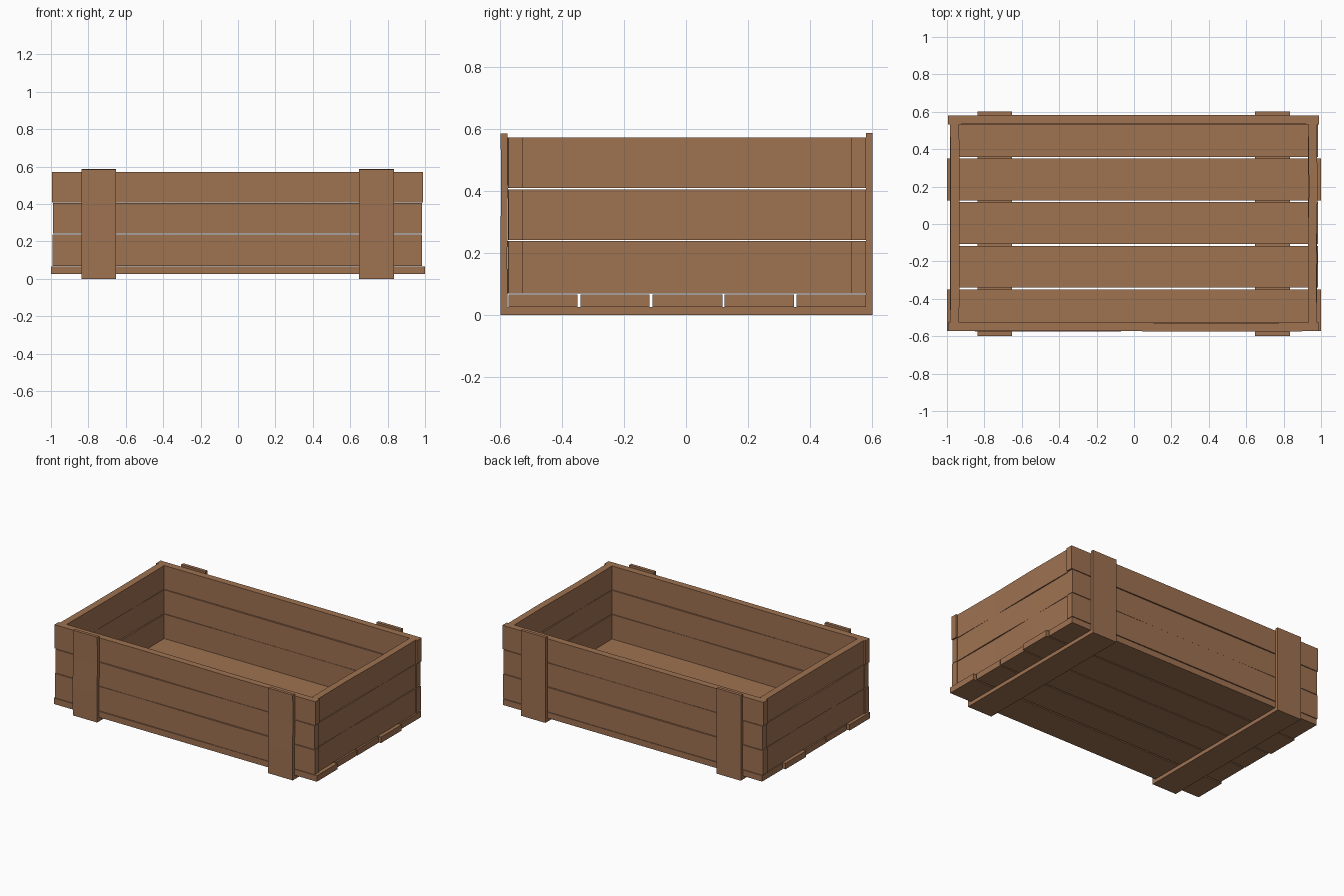
import bpy, bmesh

if "Cube" in bpy.data.objects:
    bpy.data.objects.remove(bpy.data.objects["Cube"])

wood = bpy.data.materials.new("brown_wood")
wood.diffuse_color = (0.345, 0.168, 0.083, 1)
wood.use_nodes = True
wood.node_tree.nodes["Principled BSDF"].inputs["Base Color"].default_value = wood.diffuse_color


def plank(name, x, y, z, bow=(0, 0), axis=0):
    """Box between the (min, max) ranges; the middle loops along axis are bowed sideways."""
    bm = bmesh.new()
    bmesh.ops.create_cube(bm, size=1)
    edges = [e for e in bm.edges
             if abs(e.verts[0].co[axis] - e.verts[1].co[axis]) > 0.5]
    if any(bow):
        bmesh.ops.subdivide_edges(bm, edges=edges, cuts=2, use_grid_fill=True)
    side = 1 - axis if axis < 2 else 1
    for v in bm.verts:
        t = abs(v.co[axis]) < 0.4
        k = 0 if v.co[axis] < 0 else 1
        for i, (a, b) in enumerate((x, y, z)):
            v.co[i] = a + (b - a) * (v.co[i] + 0.5)
        if t:
            v.co[side] += bow[k]
    me = bpy.data.meshes.new(name)
    bm.to_mesh(me)
    bm.free()
    me.materials.append(wood)
    ob = bpy.data.objects.new(name, me)
    bpy.context.collection.objects.link(ob)
    return ob


# floor boards with uneven lengths
floor = [(-0.572, -0.35, 1.0), (-0.34, -0.117, 0.983), (-0.108, 0.118, 0.985),
         (0.125, 0.349, 1.0), (0.357, 0.58, 0.985)]
for i, (y0, y1, half) in enumerate(floor):
    plank(f"floor_board_{i + 1}", (-half, half), (y0, y1), (0.025, 0.066))

# three courses of wall boards: z range, left end, right end, bow
courses = [((0.07, 0.238), -0.992, 0.985, 0.003),
           ((0.242, 0.405), -0.988, 0.983, -0.002),
           ((0.409, 0.572), -0.995, 0.99, 0.003)]
for i, (z, x0, x1, bow) in enumerate(courses):
    plank(f"front_board_{i + 1}", (x0, x1), (-0.573, -0.527), z, (bow, -bow))
    plank(f"back_board_{i + 1}", (x0, x1), (0.533, 0.58), z, (bow, bow))
    plank(f"left_board_{i + 1}", (-0.983, -0.935), (-0.527, 0.533), z, (bow, bow), 1)
    plank(f"right_board_{i + 1}", (0.932, 0.978), (-0.527, 0.533), z, (-bow, bow), 1)

# skids under the floor and upright battens outside the long walls
for side, x in (("left", (-0.838, -0.652)), ("right", (0.648, 0.835))):
    plank(f"{side}_skid", x, (-0.577, 0.58), (0, 0.025))
    plank(f"{side}_front_batten", x, (-0.598, -0.576), (0, 0.586), (-0.001, 0.001), 2)
    plank(f"{side}_back_batten", x, (0.58, 0.602), (0, 0.587))
